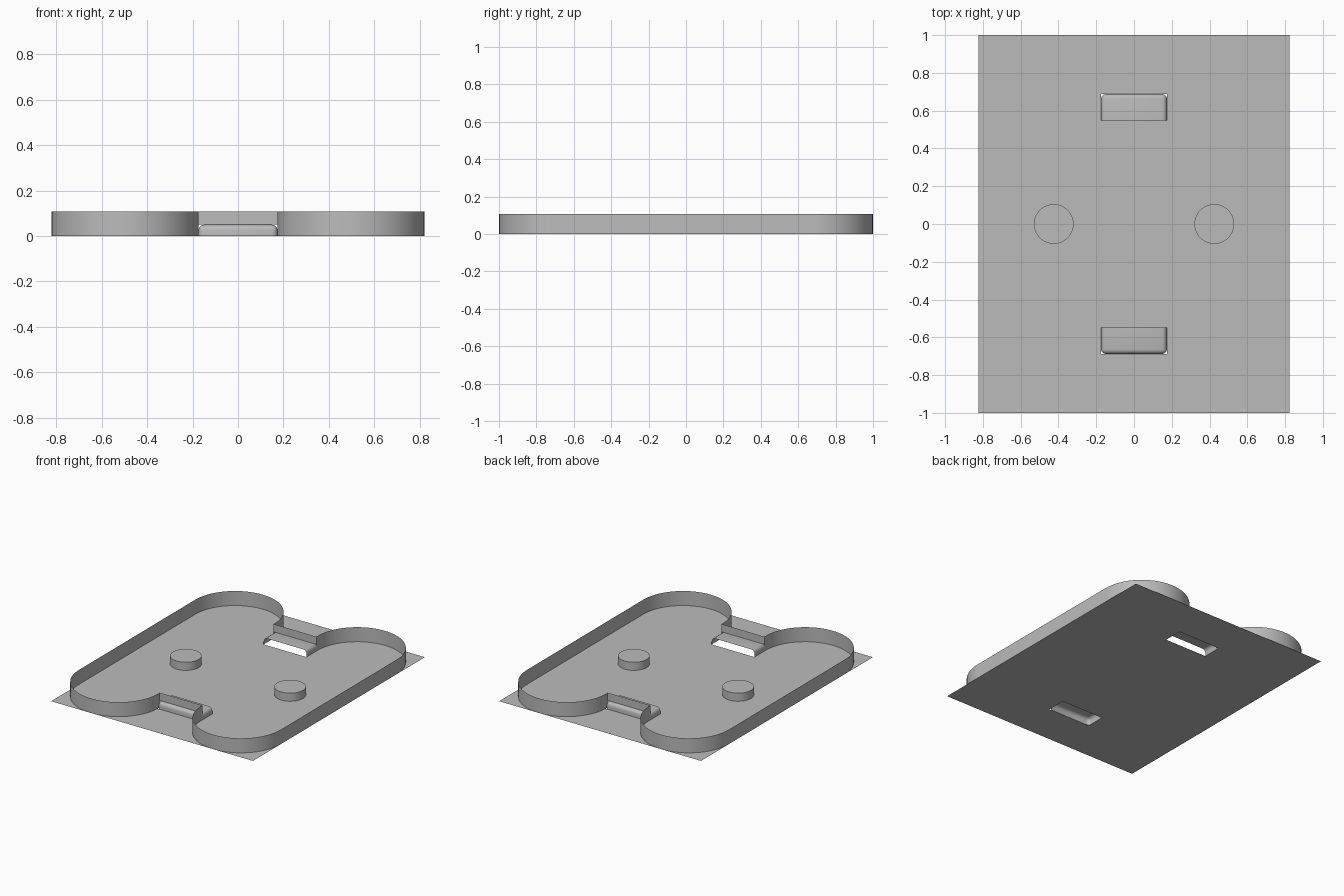
import bpy, bmesh, math

if "Cube" in bpy.data.objects:
    bpy.data.objects.remove(bpy.data.objects["Cube"])

W, L, H = 0.822, 1.0, 0.107        # half width, half length, wall height
GX, GY0, GY1, GH = 0.174, 0.548, 0.688, 0.05   # goal half width, mouth, back, height
BEV = 0.025
CROSS_Y = 0.662                    # wall above each goal hood

grey = bpy.data.materials.new("plain grey")
grey.diffuse_color = (0.5, 0.5, 0.5, 1)
grey.use_nodes = True
grey.node_tree.nodes["Principled BSDF"].inputs["Base Color"].default_value = grey.diffuse_color


def finish(name, bm):
    me = bpy.data.meshes.new(name)
    bm.to_mesh(me)
    bm.free()
    me.materials.append(grey)
    me.shade_smooth()
    me.set_sharp_from_angle(angle=math.radians(30))
    ob = bpy.data.objects.new(name, me)
    bpy.context.collection.objects.link(ob)
    return ob


def ribbon(name, pts, z0, z1):
    """Thin upright wall along a path."""
    bm = bmesh.new()
    low = [bm.verts.new((x, y, z0)) for x, y in pts]
    top = [bm.verts.new((x, y, z1)) for x, y in pts]
    for i in range(len(pts) - 1):
        bm.faces.new((low[i], low[i + 1], top[i + 1], top[i]))
    return finish(name, bm)


# Floor sheet with an opening under each goal hood
bm = bmesh.new()
xs = (-W, -GX, GX, W)
ys = (-L, -GY1, -GY0, GY0, GY1, L)
grid = [[bm.verts.new((x, y, 0)) for y in ys] for x in xs]
for i in range(3):
    for j in range(5):
        if i == 1 and j in (1, 3):
            continue
        bm.faces.new((grid[i][j], grid[i + 1][j], grid[i + 1][j + 1], grid[i][j + 1]))
bmesh.ops.dissolve_limit(bm, angle_limit=0.01, verts=bm.verts[:], edges=[])
finish("floor", bm)

# Side walls: a straight run between two half circles
R = (W - GX) / 2
CX, CY = (W + GX) / 2, L - R
N = 40
arc = [(CX + R * math.cos(math.pi * k / N), CY + R * math.sin(math.pi * k / N))
       for k in range(N + 1)]
half = arc + [(GX, CROSS_Y)]
right = [(x, -y) for x, y in reversed(half)] + half
ribbon("right_wall", right, 0, H)
ribbon("left_wall", [(-x, y) for x, y in reversed(right)], 0, H)

# Walls closing the gap over the goals
ribbon("front_goal_wall", [(-GX, -CROSS_Y), (GX, -CROSS_Y)], GH, H)
ribbon("back_goal_wall", [(GX, CROSS_Y), (-GX, CROSS_Y)], GH, H)


def goal_hood(name, turn):
    """Rounded shell, open at the bottom and at the mouth."""
    bm = bmesh.new()
    bmesh.ops.create_cube(bm, size=1)
    for v in bm.verts:
        v.co.x *= 2 * GX
        v.co.y = GY1 if v.co.y > 0 else GY0
        v.co.z = GH if v.co.z > 0 else 0
    bm.normal_update()
    opened = [f for f in bm.faces if f.normal.z < -0.5 or f.normal.y < -0.5]
    bmesh.ops.delete(bm, geom=opened, context='FACES')
    edges = [e for e in bm.edges if len(e.link_faces) == 2]
    bmesh.ops.bevel(bm, geom=edges, offset=BEV, offset_type='OFFSET', segments=4,
                    profile=0.5, affect='EDGES')
    if turn:
        for v in bm.verts:
            v.co.x, v.co.y = -v.co.x, -v.co.y
    return finish(name, bm)


goal_hood("back_goal_hood", False)
goal_hood("front_goal_hood", True)

# Round posts
for side, x in (("left", -0.425), ("right", 0.425)):
    bm = bmesh.new()
    bmesh.ops.create_cone(bm, cap_ends=True, segments=48, radius1=0.105,
                          radius2=0.105, depth=0.06)
    bmesh.ops.translate(bm, verts=bm.verts[:], vec=(x, 0, 0.03))
    bm.normal_update()
    base = [f for f in bm.faces if f.normal.z < -0.5]
    bmesh.ops.delete(bm, geom=base, context='FACES_ONLY')
    finish(side + "_post", bm)
